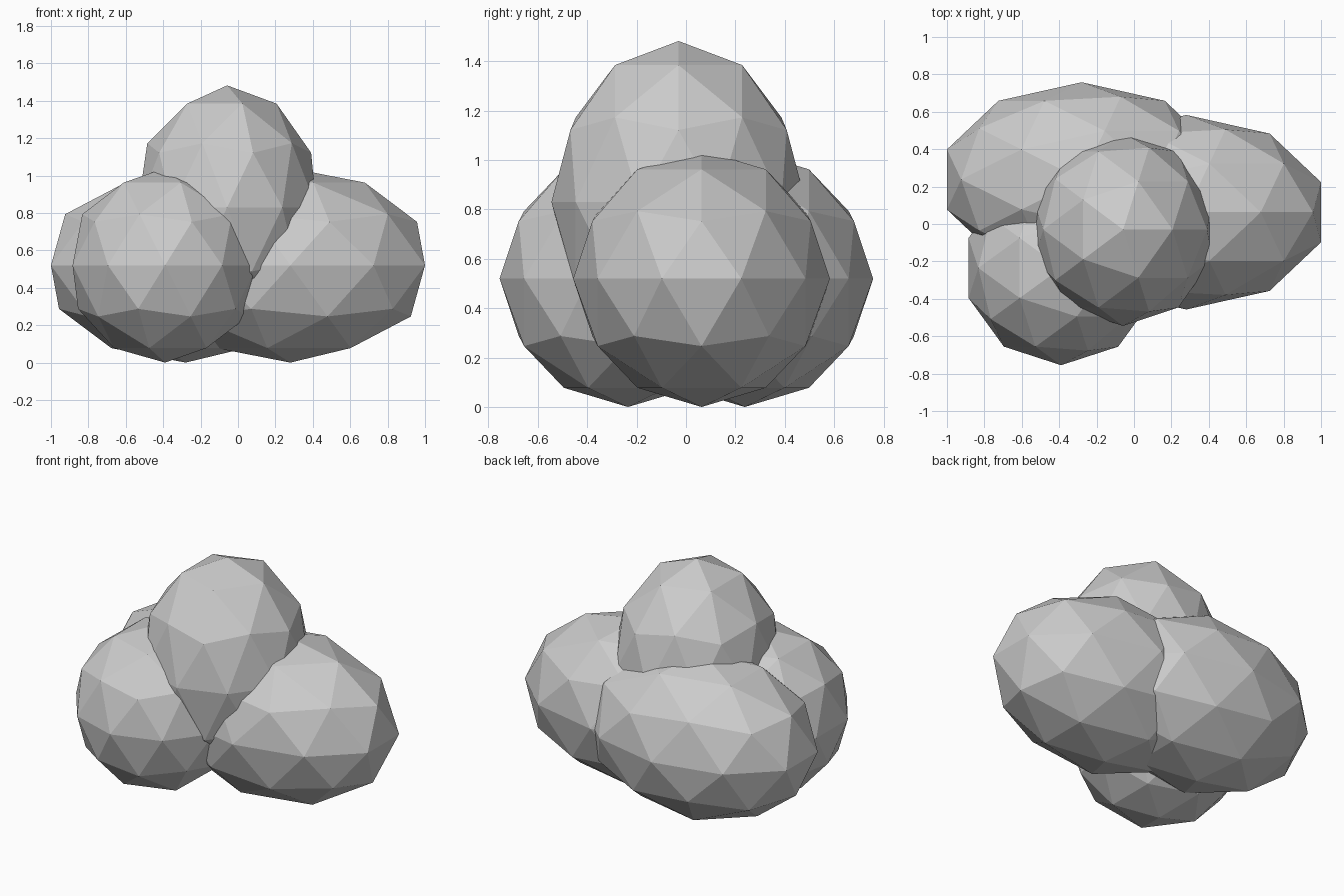
import bpy

if "Cube" in bpy.data.objects:
    bpy.data.objects.remove(bpy.data.objects["Cube"])


def lump(name, centre, radii):
    """Low-poly stretched ball with flat faces."""
    bpy.ops.mesh.primitive_ico_sphere_add(subdivisions=2, radius=1, location=centre)
    ob = bpy.context.object
    ob.name = name
    ob.scale = radii
    bpy.ops.object.transform_apply(location=False, rotation=False, scale=True)
    bpy.ops.object.shade_flat()
    return ob


R = 0.52        # round radius of the lower lumps
LONG = 0.757    # stretched radius along x

# three lower lumps resting on the ground
lump("right_lump", (0.28, 0.063, R), (LONG, R, R))
lump("back_left_lump", (-0.28, 0.238, R), (LONG, R, R))
lump("front_left_lump", (-0.39, -0.235, R), (R, R, R))

# taller lump sitting on top
lump("top_lump", (-0.058, -0.03, 0.83), (0.502, 0.515, 0.652))
